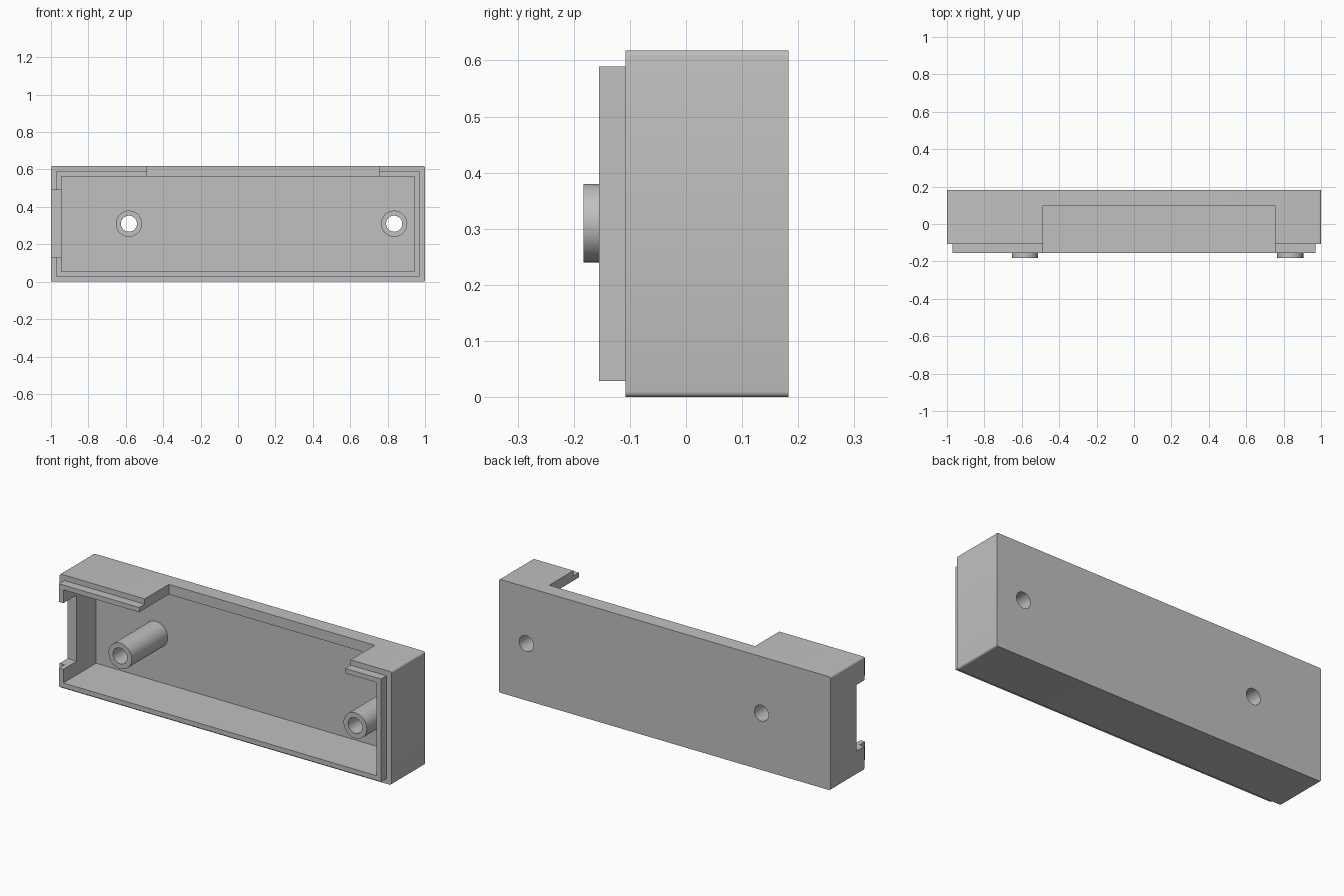
import bpy, bmesh, math
from mathutils import Matrix, Vector

if "Cube" in bpy.data.objects:
    bpy.data.objects.remove(bpy.data.objects["Cube"])

# Main sizes
H = 0.618                      # height
BACK, RIM, LIP, POST = 0.183, -0.108, -0.155, -0.183   # depths along y
FLOOR = 0.127                  # inner face of the back plate
WALL, STEP = 0.055, 0.029      # wall thickness, lip inset
POST_X, POST_Z = (-0.583, 0.835), 0.31

grey = bpy.data.materials.new("plain_grey")
grey.use_nodes = True
colour = (0.53, 0.53, 0.53, 1)
grey.diffuse_color = colour
grey.node_tree.nodes["Principled BSDF"].inputs["Base Color"].default_value = colour


def finish(name, bm):
    mesh = bpy.data.meshes.new(name)
    bm.to_mesh(mesh)
    bm.free()
    mesh.materials.append(grey)
    obj = bpy.data.objects.new(name, mesh)
    bpy.context.collection.objects.link(obj)
    return obj


def box(name, x, y, z, round_edges=0):
    """Box from (min, max) ranges, optionally rounding the edges along y."""
    bm = bmesh.new()
    bmesh.ops.create_cube(bm, size=1)
    for v in bm.verts:
        v.co = Vector([r[0] if c < 0 else r[1] for c, r in zip(v.co, (x, y, z))])
    if round_edges:
        edges = [e for e in bm.edges
                 if abs(e.verts[0].co.y - e.verts[1].co.y) > 0.01]
        bmesh.ops.bevel(bm, geom=edges, offset=round_edges, segments=4,
                        profile=0.5, affect='EDGES')
    return finish(name, bm)


def rod(name, x, z, radius, y0, y1):
    """Cylinder lying along y."""
    bm = bmesh.new()
    place = Matrix.Translation((x, (y0 + y1) / 2, z)) @ Matrix.Rotation(math.pi / 2, 4, 'X')
    bmesh.ops.create_cone(bm, cap_ends=True, segments=48, radius1=radius,
                          radius2=radius, depth=y1 - y0, matrix=place)
    return finish(name, bm)


def combine(target, other, operation):
    mod = target.modifiers.new(operation.lower(), 'BOOLEAN')
    mod.operation, mod.solver, mod.object = operation, 'EXACT', other
    bpy.context.view_layer.objects.active = target
    bpy.ops.object.modifier_apply(modifier=mod.name)
    bpy.data.objects.remove(other)


def shade(obj):
    bpy.ops.object.select_all(action='DESELECT')
    obj.select_set(True)
    bpy.context.view_layer.objects.active = obj
    bpy.ops.object.shade_smooth_by_angle(angle=math.radians(30))


# Case shell with a stepped lip around the open front
shell = box("case_shell", (-1, 1), (RIM, BACK), (0, H), 0.01)
combine(shell, box("lip", (-1 + STEP, 1 - STEP), (LIP, 0), (STEP, H - STEP)), 'UNION')
combine(shell, box("cavity", (-1 + WALL, 1 - WALL), (-0.3, FLOOR), (WALL, H - WALL)), 'DIFFERENCE')

# Wide opening in the top wall and small notch in the right wall
combine(shell, box("top_opening", (-0.487, 0.755), (-0.3, 0.1), (H - WALL - 0.02, 0.8)), 'DIFFERENCE')
combine(shell, box("side_notch", (-1.1, -0.92), (-0.3, -0.04), (0.13, 0.49)), 'DIFFERENCE')

# Hollow screw posts, drilled through the back plate
for side, x in zip(("right", "left"), POST_X):
    post = rod(side + "_screw_post", x, POST_Z, 0.07, POST, FLOOR)
    for part in (post, shell):
        combine(part, rod("drill", x, POST_Z, 0.043, -0.3, 0.3), 'DIFFERENCE')
    shade(post)
shade(shell)
